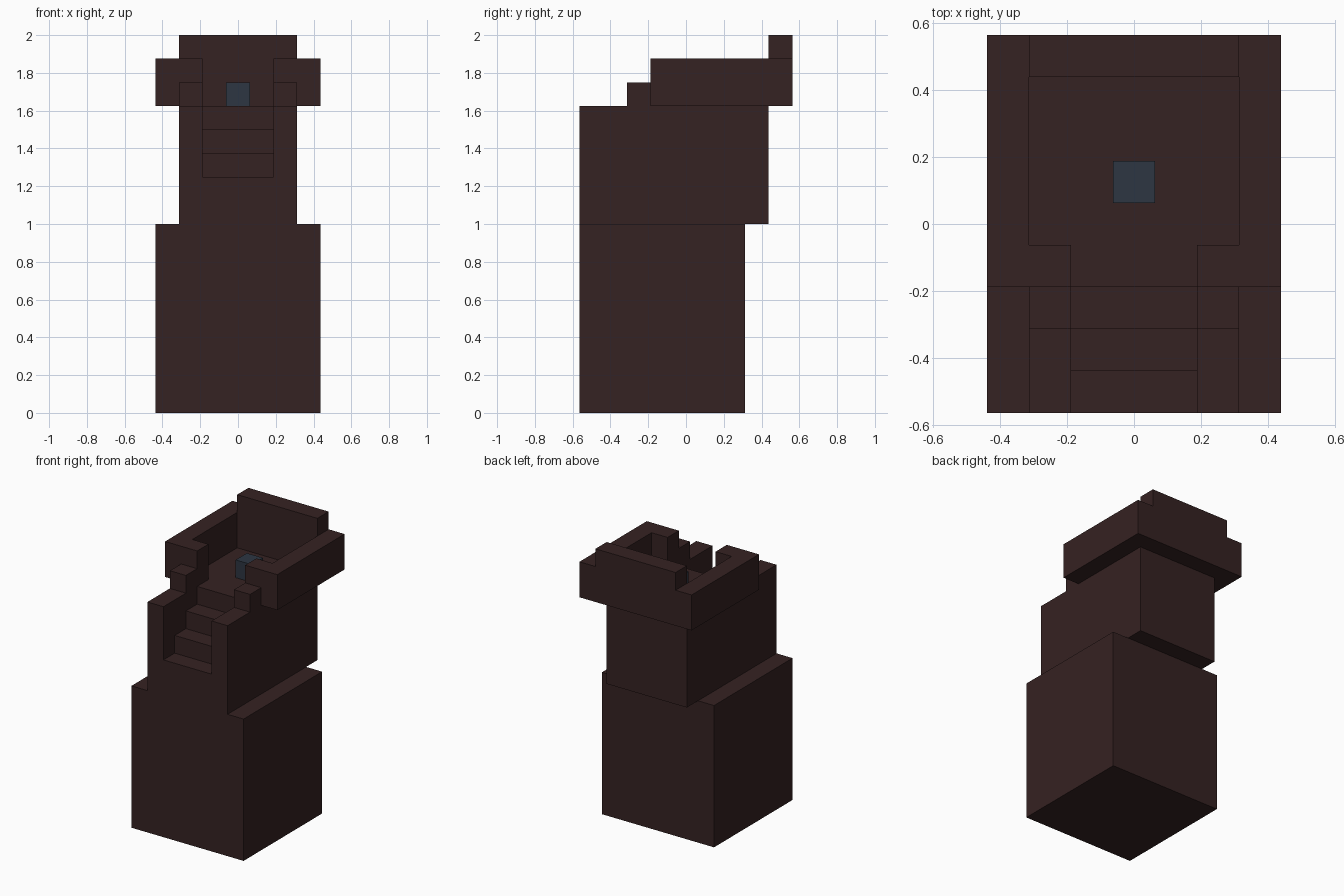
import bpy
import bmesh
from mathutils import Vector

U = 0.125                      # one block of the model
FLOOR, RIM = 13 * U, 15 * U    # deck height and parapet top
FRONT, BACK = -4.5 * U, 4.5 * U

cube = bpy.data.objects.get("Cube")
if cube:
    bpy.data.objects.remove(cube, do_unlink=True)


def material(name, rgb):
    mat = bpy.data.materials.new(name)
    mat.use_nodes = True
    colour = (*rgb, 1)
    mat.diffuse_color = colour
    mat.node_tree.nodes["Principled BSDF"].inputs["Base Color"].default_value = colour
    return mat


def prism(name, points, depth, mat):
    """Extrude a flat outline by the depth vector."""
    bm = bmesh.new()
    face = bm.faces.new([bm.verts.new(p) for p in points])
    new = bmesh.ops.extrude_face_region(bm, geom=[face])["geom"]
    moved = [v for v in new if isinstance(v, bmesh.types.BMVert)]
    bmesh.ops.translate(bm, verts=moved, vec=Vector(depth))
    bmesh.ops.recalc_face_normals(bm, faces=bm.faces)
    mesh = bpy.data.meshes.new(name)
    bm.to_mesh(mesh)
    bm.free()
    mesh.materials.append(mat)
    obj = bpy.data.objects.new(name, mesh)
    bpy.context.collection.objects.link(obj)
    return obj


def box(name, x, y, z, mat):
    corners = [(x[0], y[0], z[0]), (x[1], y[0], z[0]), (x[1], y[1], z[0]), (x[0], y[1], z[0])]
    return prism(name, corners, (0, 0, z[1] - z[0]), mat)


stone = material("dark brown stone", (0.0356, 0.0159, 0.0159))
blue = material("slate blue", (0.0262, 0.0369, 0.0545))

# Wide base and narrower tower
base = box("base", (-3.5 * U, 3.5 * U), (FRONT, 2.5 * U), (0, 8 * U), stone)
tower = box("tower", (-2.5 * U, 2.5 * U), (FRONT, 3.5 * U), (8 * U, FLOOR), stone)

# Staircase cut into the front of the tower
steps = [(FRONT - U, FLOOR + U), (FRONT - U, 10 * U)]
for i in range(3):
    end = FRONT + (i + 1) * U
    steps += [(end, (10 + i) * U), (end, (11 + i) * U)]
steps[-1] = (FRONT + 3 * U, FLOOR + U)
cutter = prism("stair_cutter", [(-1.5 * U, y, z) for y, z in steps], (3 * U, 0, 0), stone)
cutter.hide_render = True
cut = tower.modifiers.new("stairs", "BOOLEAN")
cut.operation, cut.solver, cut.object = "DIFFERENCE", "EXACT", cutter
graph = bpy.context.evaluated_depsgraph_get()
cut_mesh = bpy.data.meshes.new_from_object(tower.evaluated_get(graph))
tower.modifiers.clear()
tower.data = cut_mesh
bpy.data.objects.remove(cutter, do_unlink=True)

# Parapet: a ring with an opening above the stairs
half = [(1.5, -1.5), (3.5, -1.5), (3.5, 4.5)]
inner = [(2.5, 3.5), (2.5, -0.5), (1.5, -0.5)]
outline = half + [(-x, y) for x, y in reversed(half)]
outline += [(-x, y) for x, y in reversed(inner)] + inner
parapet = prism("parapet", [(x * U, y * U, FLOOR) for x, y in outline], (0, 0, RIM - FLOOR), stone)

# Raised back wall
box("back_crest", (-2.5 * U, 2.5 * U), (BACK - U, BACK), (RIM, RIM + U), stone)

# Small posts beside the stairs
for side, x in (("left", 1.5 * U), ("right", -2.5 * U)):
    box(side + "_stair_post", (x, x + U), (-2.5 * U, -1.5 * U), (FLOOR, FLOOR + U), stone)

# Blue block on the deck
box("deck_block", (-U / 2, U / 2), (U / 2, 1.5 * U), (FLOOR, FLOOR + U), blue)
